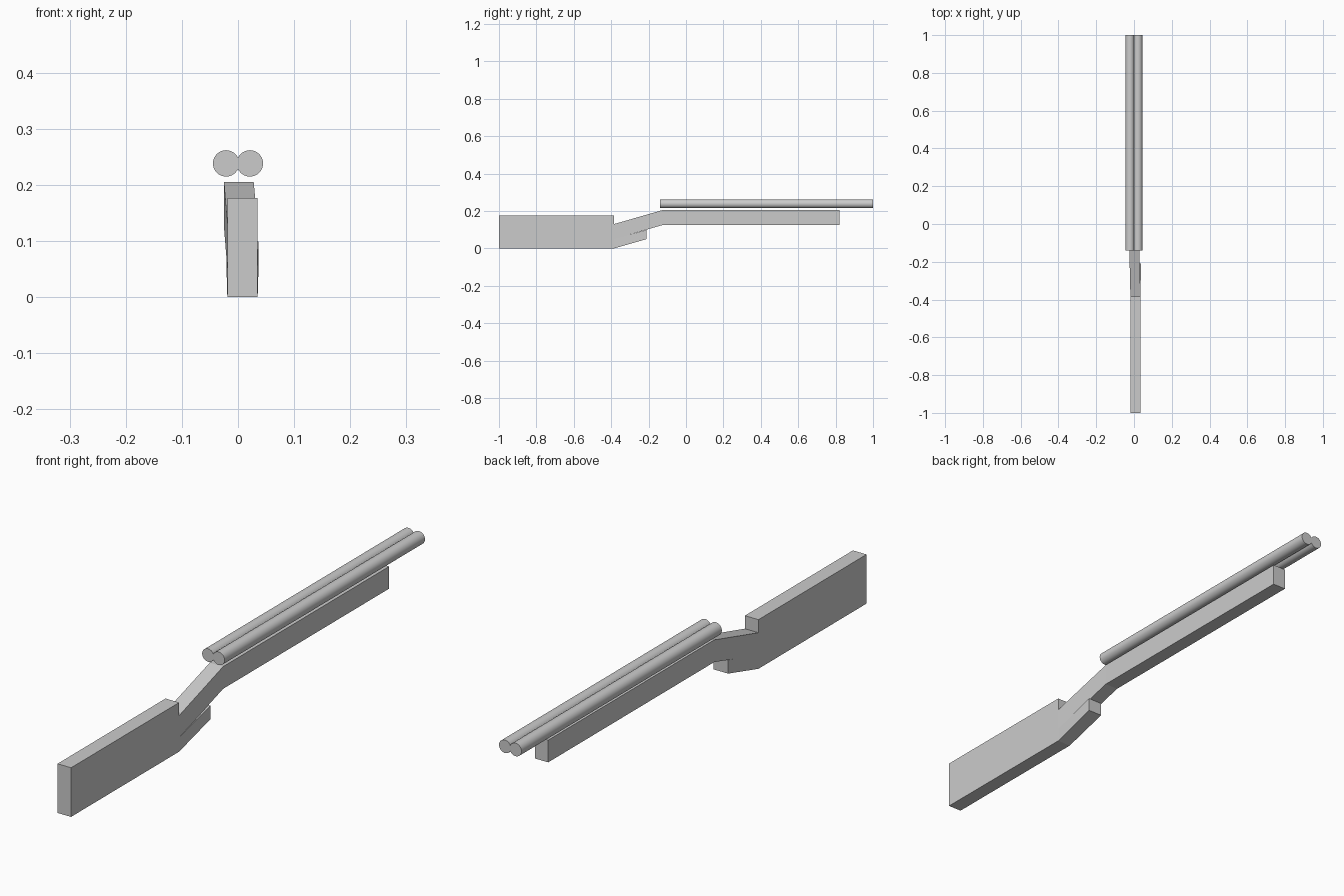
import bpy, bmesh, math

if "Cube" in bpy.data.objects:
    bpy.data.objects.remove(bpy.data.objects["Cube"])


def loft(name, sections):
    """Skin rectangular sections (y, x0, x1, z0, z1) into a closed solid."""
    bm = bmesh.new()
    rings = [[bm.verts.new((x, y, z)) for x, z in
              ((x0, z0), (x1, z0), (x1, z1), (x0, z1))]
             for y, x0, x1, z0, z1 in sections]
    for a, b in zip(rings, rings[1:]):
        for i in range(4):
            j = (i + 1) % 4
            bm.faces.new((a[i], a[j], b[j], b[i]))
    bm.faces.new(rings[0][::-1])
    bm.faces.new(rings[-1])
    bmesh.ops.recalc_face_normals(bm, faces=bm.faces)
    mesh = bpy.data.meshes.new(name)
    bm.to_mesh(mesh)
    bm.free()
    obj = bpy.data.objects.new(name, mesh)
    bpy.context.collection.objects.link(obj)
    return obj


# Butt stock block
loft("stock", [(-1.0, -0.019, 0.035, 0.0, 0.177),
               (-0.385, -0.019, 0.035, 0.0, 0.177)])

# Sloping neck running into the straight fore-end
loft("fore_end", [(-0.385, -0.019, 0.035, 0.050, 0.130),
                  (-0.125, -0.025, 0.028, 0.125, 0.205),
                  (0.82, -0.025, 0.028, 0.125, 0.205)])

# Grip stub below the neck
loft("grip", [(-0.385, -0.019, 0.035, 0.0, 0.051),
              (-0.21, -0.0205, 0.0365, 0.050, 0.099)])

# Twin barrels
for side, x in (("left", -0.0212), ("right", 0.0212)):
    bpy.ops.mesh.primitive_cylinder_add(
        vertices=32, radius=0.0235, depth=1.14,
        location=(x, 0.43, 0.2385), rotation=(math.pi / 2, 0, 0))
    barrel = bpy.context.object
    barrel.name = side + "_barrel"
    bpy.ops.object.shade_smooth_by_angle()
